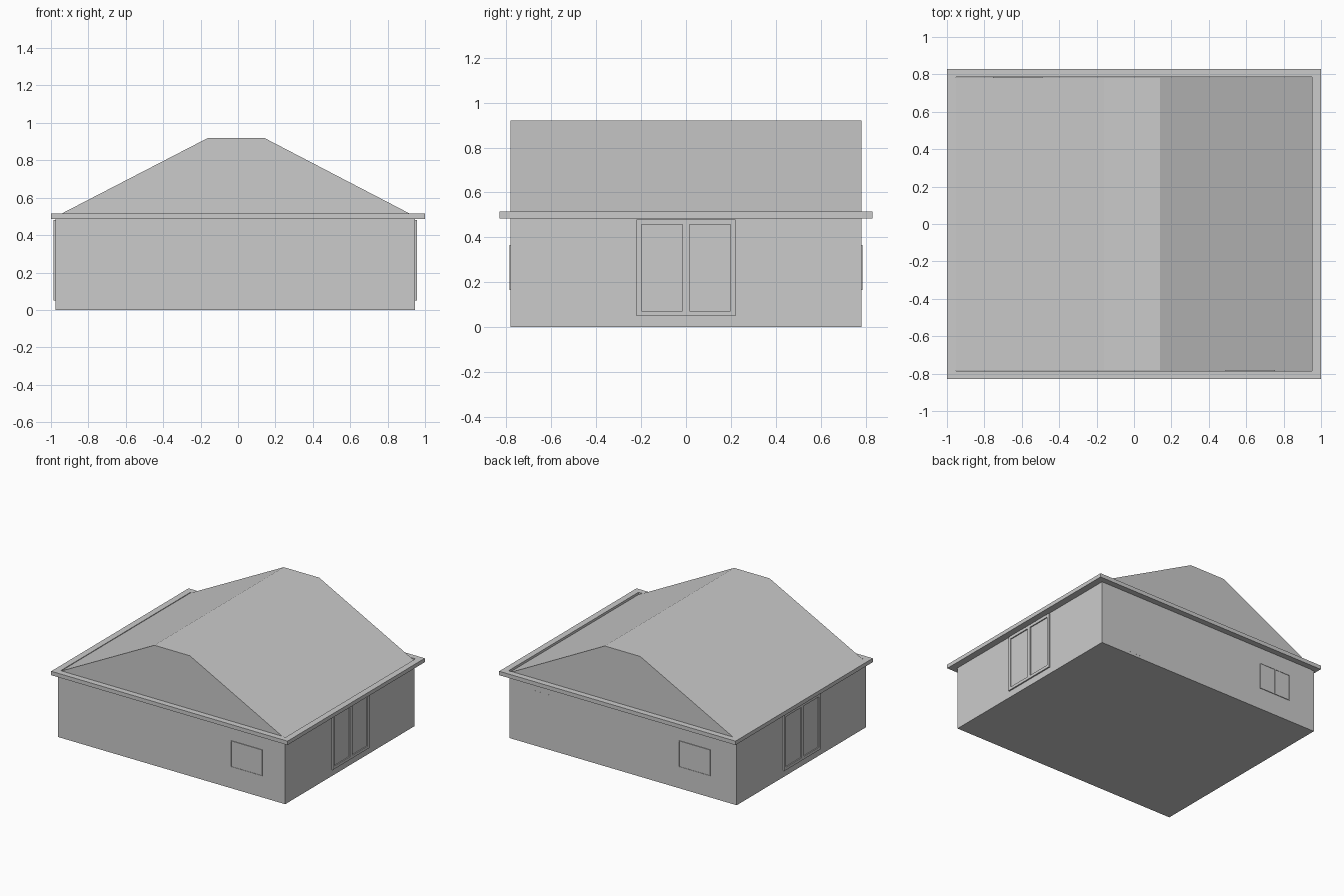
import bpy
import bmesh
from math import radians
from mathutils import Matrix, Vector

cube = bpy.data.objects.get("Cube")
if cube:
    bpy.data.objects.remove(cube, do_unlink=True)

grey = bpy.data.materials.new("plain grey")
grey.use_nodes = True
grey.diffuse_color = (0.6, 0.6, 0.6, 1)
grey.node_tree.nodes["Principled BSDF"].inputs["Base Color"].default_value = grey.diffuse_color


def finish(name, bm, matrix=Matrix()):
    bmesh.ops.recalc_face_normals(bm, faces=bm.faces)
    mesh = bpy.data.meshes.new(name)
    bm.to_mesh(mesh)
    bm.free()
    mesh.materials.append(grey)
    obj = bpy.data.objects.new(name, mesh)
    obj.matrix_world = matrix
    bpy.context.collection.objects.link(obj)
    return obj


def add_box(bm, low, high):
    low, high = Vector(low), Vector(high)
    place = Matrix.Translation((low + high) / 2) @ Matrix.Diagonal((*(high - low), 1))
    bmesh.ops.create_cube(bm, size=1, matrix=place)


def extrude_profile(name, points, direction):
    bm = bmesh.new()
    face = bm.faces.new([bm.verts.new(p) for p in points])
    moved = bmesh.ops.extrude_face_region(bm, geom=[face])["geom"]
    bmesh.ops.translate(bm, vec=direction,
                        verts=[v for v in moved if isinstance(v, bmesh.types.BMVert)])
    return finish(name, bm)


def framed_panes(name, angle, wall, u0, u1, z0, z1, border, mullion, proud, pane):
    """Proud frame around two sunken panes, on a wall turned by angle."""
    bm = bmesh.new()
    mid = (u0 + u1) / 2
    for a, b in ((u0, u0 + border), (mid - mullion / 2, mid + mullion / 2), (u1 - border, u1)):
        add_box(bm, (a, -wall - proud, z0), (b, -wall, z1))
    for a, b in ((z0, z0 + border), (z1 - border, z1)):
        for c, d in ((u0 + border, mid - mullion / 2), (mid + mullion / 2, u1 - border)):
            add_box(bm, (c, -wall - proud, a), (d, -wall, b))
    add_box(bm, (u0 + border, -wall - pane, z0 + border), (u1 - border, -wall, z1 - border))
    finish(name, bm, Matrix.Rotation(radians(angle), 4, "Z"))


# Walls
bm = bmesh.new()
add_box(bm, (-0.977, -0.782, 0), (0.947, 0.782, 0.487))
finish("walls", bm)

# Eave border, open in the middle so the roof sits down into it
bm = bmesh.new()
for s in (-1, 1):
    add_box(bm, (min(s, s * 0.952), -0.83, 0.485), (max(s, s * 0.952), 0.83, 0.515))
    add_box(bm, (-0.952, min(s * 0.83, s * 0.785), 0.485),
            (0.952, max(s * 0.83, s * 0.785), 0.515))
finish("eave_border", bm)

# Flat-topped gable roof
profile = [(-0.951, 0.486), (-0.951, 0.511), (-0.16, 0.92),
           (0.14, 0.92), (0.951, 0.498), (0.951, 0.486)]
extrude_profile("roof", [(x, -0.782, z) for x, z in profile], (0, 1.564, 0))

# Sliding doors on both ends
for side, angle, wall in (("right", -90, 0.977), ("left", 90, 0.947)):
    framed_panes(side + "_sliding_door", angle, wall, -0.22, 0.22, 0.05, 0.48,
                 0.022, 0.03, 0.01, 0.002)

# Windows on the front and back
for side, angle in (("front", 0), ("back", 180)):
    framed_panes(side + "_window", angle, 0.782, 0.49, 0.755, 0.165, 0.365,
                 0.003, 0.006, 0.005, 0.002)

# Flush door on the back wall
bm = bmesh.new()
add_box(bm, (0.57, 0.78, 0.02), (0.73, 0.7825, 0.42))
finish("back_door", bm)
